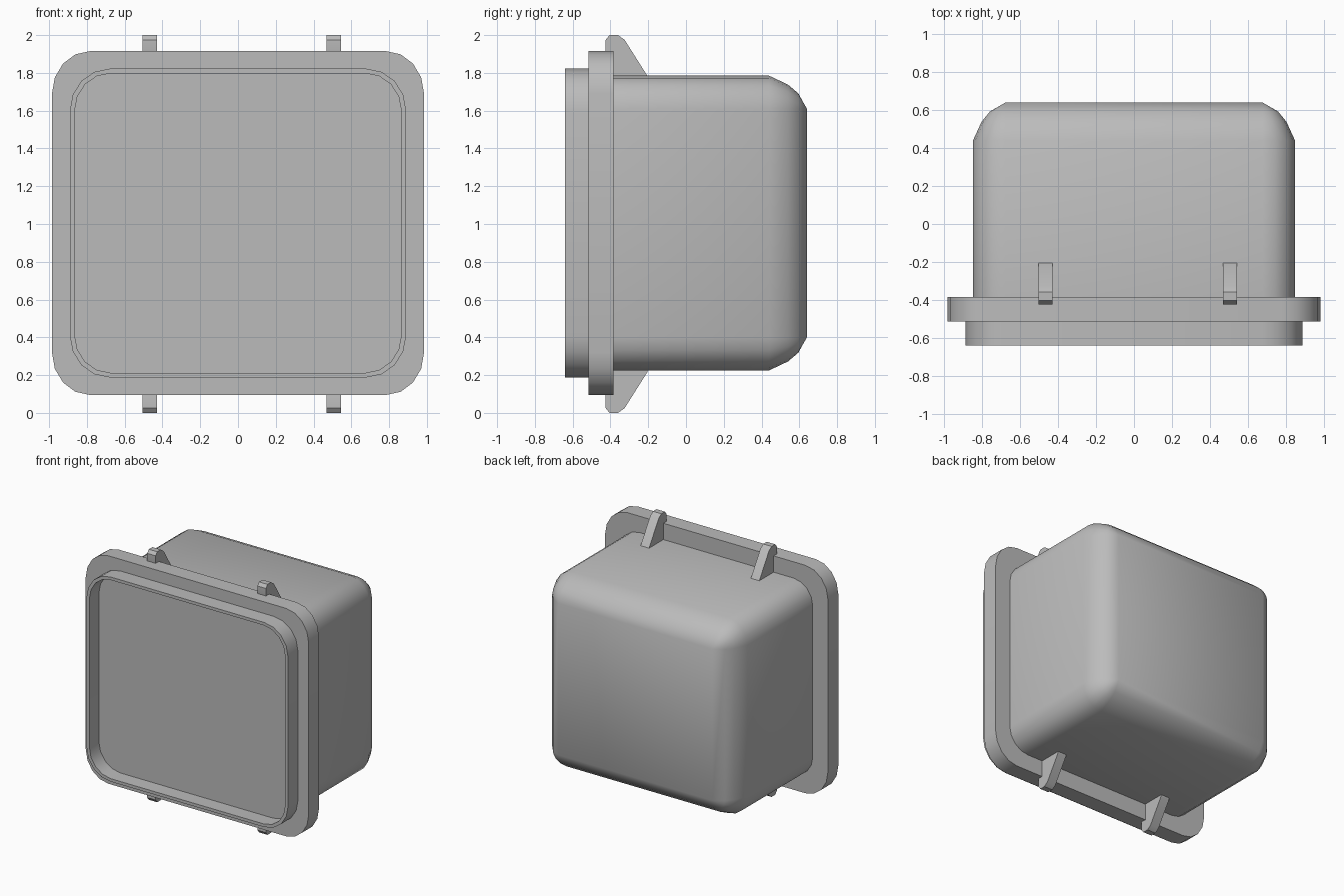
import bpy, bmesh
from math import sin, cos, pi, radians

cube = bpy.data.objects.get("Cube")
if cube:
    bpy.data.objects.remove(cube, do_unlink=True)

MID = 1.005      # height of the housing axis
STEPS = 4        # segments per rounded corner

grey = bpy.data.materials.new("plain grey")
grey.use_nodes = True
colour = (0.5, 0.5, 0.5, 1)
grey.diffuse_color = colour
grey.node_tree.nodes["Principled BSDF"].inputs["Base Color"].default_value = colour


def ring(bm, y, half_x, half_z, rx, rz):
    """Rounded rectangle of vertices facing along y."""
    verts = []
    for quarter in range(4):
        sx = 1 if quarter in (0, 3) else -1
        sz = 1 if quarter < 2 else -1
        for i in range(STEPS + 1):
            a = (quarter + i / STEPS) * pi / 2
            x = sx * (half_x - rx) + rx * cos(a)
            z = sz * (half_z - rz) + rz * sin(a)
            verts.append(bm.verts.new((x, y, MID + z)))
    return verts


def finish(bm, name, angle):
    bmesh.ops.remove_doubles(bm, verts=bm.verts, dist=0.0005)
    bmesh.ops.recalc_face_normals(bm, faces=bm.faces)
    mesh = bpy.data.meshes.new(name)
    bm.to_mesh(mesh)
    bm.free()
    mesh.materials.append(grey)
    obj = bpy.data.objects.new(name, mesh)
    bpy.context.collection.objects.link(obj)
    bpy.ops.object.select_all(action="DESELECT")
    obj.select_set(True)
    bpy.context.view_layer.objects.active = obj
    bpy.ops.object.shade_smooth_by_angle(angle=radians(angle))
    return obj


def loft(name, sections, angle=40):
    """Closed skin through rounded rectangles, capped at both ends."""
    bm = bmesh.new()
    rings = [ring(bm, *s) for s in sections]
    for a, b in zip(rings, rings[1:]):
        for i in range(len(a)):
            j = (i + 1) % len(a)
            bm.faces.new((a[i], a[j], b[j], b[i]))
    bm.faces.new(rings[0])
    bm.faces.new(rings[-1])
    return finish(bm, name, angle)


# Deep housing with softly rounded back edges
body = [(-0.4, 0.85, 0.78, 0.17, 0.175)]
for depth, spread in ((0, 1), (0.5, 0.73), (0.77, 0.47), (1, 0)):
    rx, rz = 0.17 * spread, 0.175 * spread
    body.append((0.44 + 0.2 * depth, 0.68 + rx, 0.605 + rz, rx, rz))
loft("housing_body", body, 60)

# Wide mounting flange
loft("mounting_flange", [(y, 0.985, 0.91, 0.2, 0.225) for y in (-0.515, -0.385)])

# Thin raised rim around a recessed front panel
loft("front_rim", [
    (-0.51, 0.89, 0.817, 0.21, 0.22),
    (-0.64, 0.89, 0.817, 0.21, 0.22),
    (-0.64, 0.865, 0.793, 0.19, 0.2),
    (-0.52, 0.865, 0.793, 0.19, 0.2),
])

# Snap clips, two above and two below
CLIP = [(-0.425, 1.89), (-0.425, 1.975), (-0.405, 2), (-0.36, 2),
        (-0.325, 1.975), (-0.205, 1.785), (-0.205, 1.77), (-0.39, 1.77)]
for side, x in (("right", -0.467), ("left", 0.507)):
    for level in ("upper", "lower"):
        bm = bmesh.new()
        outline = [bm.verts.new((x - 0.0375, y, z if level == "upper" else 2 - z))
                   for y, z in CLIP]
        face = bm.faces.new(outline)
        moved = bmesh.ops.extrude_face_region(bm, geom=[face])["geom"]
        bmesh.ops.translate(bm, vec=(0.075, 0, 0),
                            verts=[v for v in moved if isinstance(v, bmesh.types.BMVert)])
        finish(bm, f"{level}_{side}_clip", 25)
